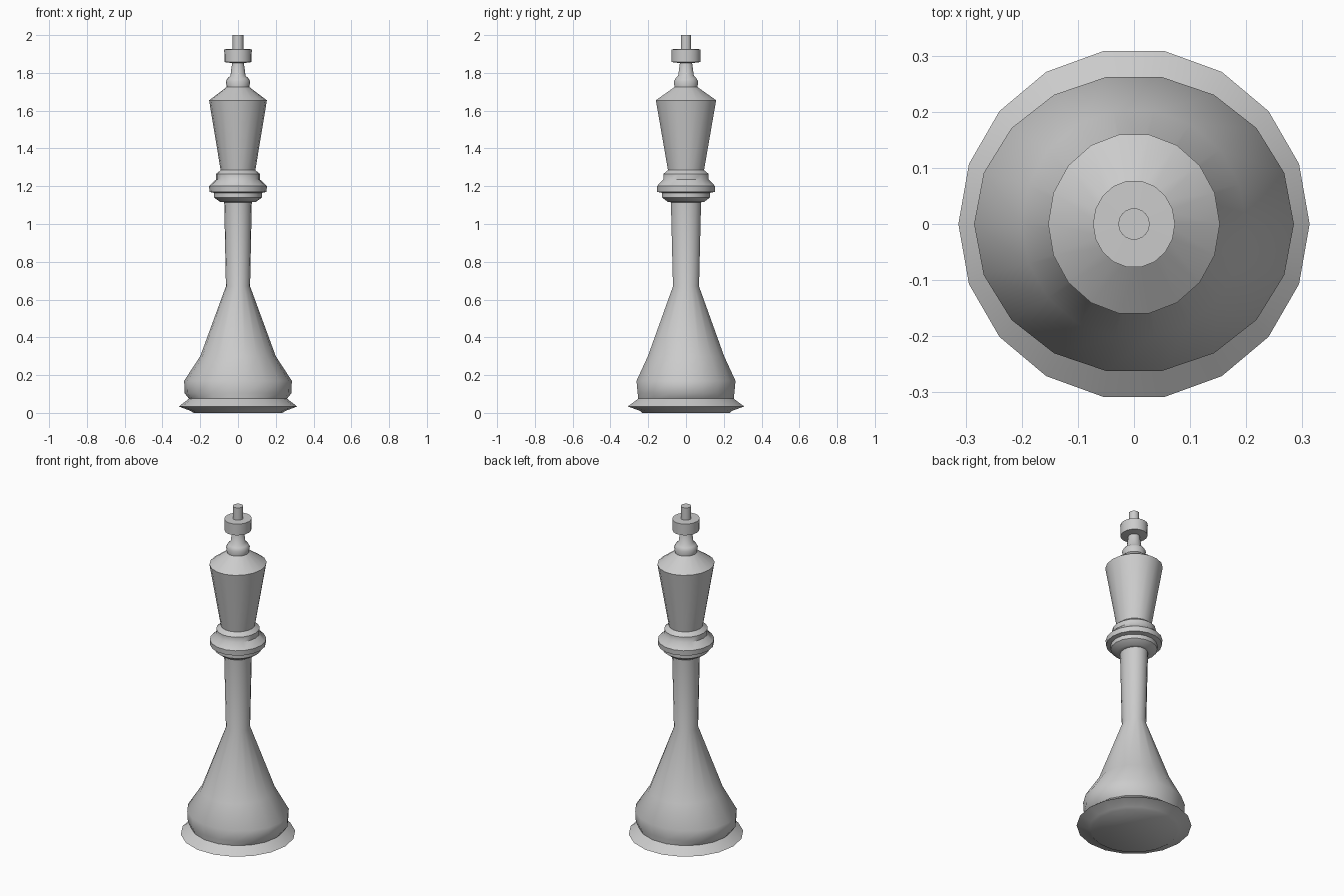
import bpy, bmesh
from math import cos, sin, pi, radians

if "Cube" in bpy.data.objects:
    bpy.data.objects.remove(bpy.data.objects["Cube"])

SIDES = 18


def lathe(name, profile, cap_bottom=False, cap_top=False):
    """Skin slightly elliptical rings given as (x radius, y radius, z)."""
    bm = bmesh.new()
    rings = []
    for rx, ry, z in profile:
        rings.append([bm.verts.new((rx * cos(2 * pi * i / SIDES),
                                    ry * sin(2 * pi * i / SIDES), z))
                      for i in range(SIDES)])
    for a, b in zip(rings, rings[1:]):
        for i in range(SIDES):
            j = (i + 1) % SIDES
            bm.faces.new((a[i], a[j], b[j], b[i]))
    if cap_bottom:
        bm.faces.new(rings[0][::-1])
    if cap_top:
        bm.faces.new(rings[-1])
    me = bpy.data.meshes.new(name)
    bm.to_mesh(me)
    bm.free()
    ob = bpy.data.objects.new(name, me)
    bpy.context.collection.objects.link(ob)
    bpy.ops.object.select_all(action='DESELECT')
    ob.select_set(True)
    bpy.context.view_layer.objects.active = ob
    bpy.ops.object.shade_smooth_by_angle(angle=radians(45))
    return ob


# Flared foot, bulging skirt and slender stem
lathe("base_and_stem", [
    (.235, .235, 0), (.25, .245, .01), (.313, .313, .034),
    (.26, .257, .075), (.283, .26, .105), (.285, .266, .17),
    (.2, .205, .30), (.064, .070, .67), (.073, .081, 1.115)], cap_bottom=True)

# Stepped collar
lathe("collar", [
    (.073, .081, 1.115), (.095, .098, 1.117), (.127, .128, 1.14),
    (.127, .128, 1.165), (.151, .155, 1.17), (.153, .157, 1.20),
    (.117, .122, 1.235), (.117, .122, 1.265), (.092, .097, 1.285)])

# Tapered head with sloping shoulders
lathe("head", [
    (.092, .097, 1.285), (.153, .162, 1.655), (.06, .062, 1.725)])

# Finial with small bead, knob and pin
lathe("finial", [
    (.06, .062, 1.725), (.065, .065, 1.755), (.055, .056, 1.772),
    (.04, .042, 1.785), (.031, .033, 1.852), (.072, .077, 1.857),
    (.073, .078, 1.925), (.028, .028, 1.926), (.028, .028, 2.0)], cap_top=True)
